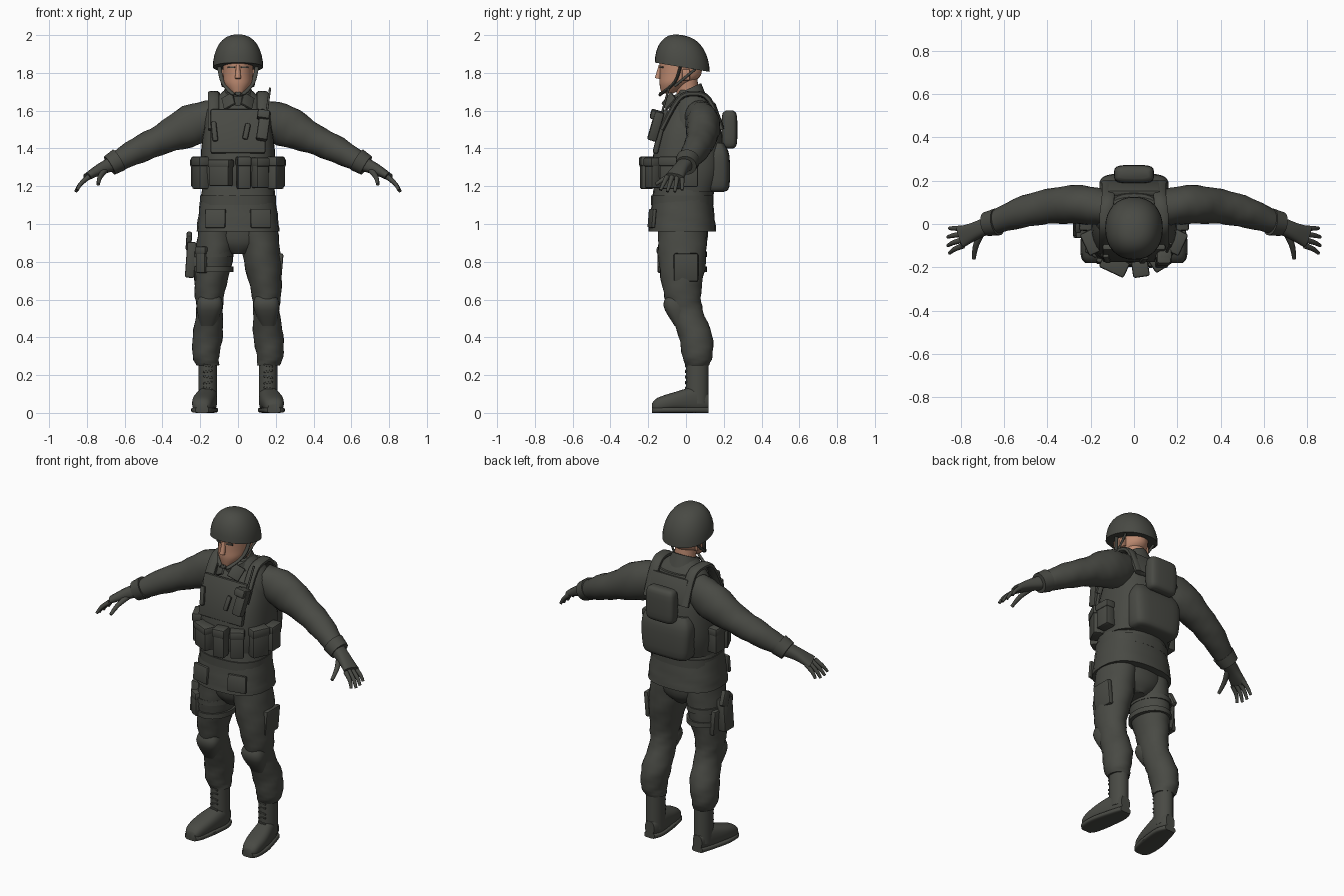
import bpy, bmesh, math
from mathutils import Vector, Euler, Matrix

default_cube = bpy.data.objects.get("Cube")
if default_cube:
    bpy.data.objects.remove(default_cube, do_unlink=True)

X, Y, Z = Matrix.Identity(3)
SIDES = {"left": 1, "right": -1}
parts = []


def make_material(name, red, green, blue):
    material = bpy.data.materials.new(name)
    material.use_nodes = True
    colour = (red, green, blue, 1)
    material.diffuse_color = colour
    shader = material.node_tree.nodes["Principled BSDF"]
    shader.inputs["Base Color"].default_value = colour
    return material


fabric = make_material("dark_fabric", .066, .068, .058)
skin = make_material("skin", .5, .25, .16)
lips = make_material("lips", .3, .12, .09)


def finish(name, bm, material):
    bmesh.ops.recalc_face_normals(bm, faces=bm.faces)
    mesh = bpy.data.meshes.new(name)
    bm.to_mesh(mesh)
    bm.free()
    mesh.materials.append(material)
    part = bpy.data.objects.new(name, mesh)
    bpy.context.collection.objects.link(part)
    parts.append(part)


def smooth_rows(rows, steps):
    """Run a soft spline through the key rows."""
    rows = [Vector(row) for row in rows]
    result = []
    for i in range(len(rows) - 1):
        start, end = rows[i], rows[i + 1]
        leave = (end - rows[max(i - 1, 0)]) / 2
        arrive = (rows[min(i + 2, len(rows) - 1)] - start) / 2
        for step in range(steps):
            t = step / steps
            blend = t * t * (3 - 2 * t)
            result.append(start.lerp(end, blend) + leave * t * (1 - t) ** 2
                          - arrive * t * t * (1 - t))
    return result + [rows[-1]]


def loft(name, rows, side=1, axis=None, ref=Y, power=2, fold=0, slope=0,
         sides=24, steps=4, material=fabric):
    """Skin rings (x, y, z, half width, half depth); rings follow the path unless axis is set."""
    rows = smooth_rows(rows, steps)
    centres = [Vector((row[0] * side, row[1], row[2])) for row in rows]
    last = len(rows) - 1
    bm = bmesh.new()
    rings = []
    for i, centre in enumerate(centres):
        along = axis or (centres[min(i + 1, last)] - centres[max(i - 1, 0)]).normalized()
        depth_dir = (ref - along * along.dot(ref)).normalized()
        width_dir = depth_dir.cross(along)
        ring = []
        for k in range(sides):
            angle = math.tau * k / sides
            c, s = math.cos(angle), math.sin(angle)
            crease = 1 + fold * math.sin(3 * angle + 2 * i) * (0 < i < last)
            wide = math.copysign(abs(c) ** (2 / power), c) * rows[i][3] * crease
            deep = math.copysign(abs(s) ** (2 / power), s) * rows[i][4] * crease
            point = centre + width_dir * wide + depth_dir * deep
            point.z += slope * deep
            ring.append(bm.verts.new(point))
        rings.append(ring)
    for low, high in zip(rings, rings[1:]):
        for k in range(sides):
            following = (k + 1) % sides
            bm.faces.new((low[k], low[following], high[following], high[k]))
    bm.faces.new(rings[0])
    bm.faces.new(rings[-1])
    finish(name, bm, material)


def column(name, rows, **options):
    """Upright centred loft from rows (z, y, half width, half depth)."""
    loft(name, [(0, y, z, wide, deep) for z, y, wide, deep in rows], axis=Z, **options)


def tube(name, points, radius, tip=None, flat=1, side=1, sides=10, **options):
    """Round or flattened tube that narrows evenly to its tip."""
    tip = tip or radius
    rows = []
    for i, point in enumerate(points):
        size = radius + (tip - radius) * i / (len(points) - 1)
        rows.append((*point, size, size * flat))
    loft(name, rows, side, sides=sides, **options)


def block(name, centre, size, tilt=0, lean=0, yaw=0, bevel=.01, material=fabric):
    """Softened box; the angles are in degrees."""
    bm = bmesh.new()
    bmesh.ops.create_cube(bm, size=1, matrix=Matrix.Diagonal((*size, 1)))
    bmesh.ops.bevel(bm, geom=bm.edges[:], offset=bevel, segments=2, affect='EDGES', profile=.5)
    turn = Euler([math.radians(angle) for angle in (tilt, lean, yaw)])
    bm.transform(Matrix.Translation(centre) @ turn.to_matrix().to_4x4())
    finish(name, bm, material)


def pouch(name, centre, width, depth, height, **angles):
    """Pouch body with a slightly wider closing flap."""
    block(name, centre, (width, depth, height), **angles)
    flap = (width * 1.1, depth * 1.15, height * .3)
    block(name + "_flap", Vector(centre) + Z * height * .36, flap, **angles)


def waist_pouch(name, bearing, width, height):
    """Pouch set against the vest, at a bearing from straight ahead."""
    angle = math.radians(bearing)
    centre = (.215 * math.sin(angle), .01 - .22 * math.cos(angle), 1.27)
    pouch(name, centre, width, .065, height, yaw=bearing)


# Helmet and head
dome = []
for step in range(9):
    angle = step / 8 * math.radians(88)
    spread = math.cos(angle) ** .8
    dome.append((1.83 + .17 * math.sin(angle), -.02, .133 * spread, .145 * spread))
column("helmet", dome, slope=-.17, power=2.2, sides=32, steps=1)
column("head", [(1.69, -.1, .03, .03), (1.74, -.06, .07, .08), (1.79, -.03, .08, .11),
                (1.88, -.03, .08, .11)], material=skin)
column("neck", [(1.6, .02, .06, .06), (1.77, 0, .06, .06)], material=skin)
tube("nose", [(0, -.135, 1.84), (0, -.15, 1.77)], .01, .016, material=skin)
block("mouth", (0, -.13, 1.745), (.04, .01, .01), bevel=.003, material=lips)
for label, s in SIDES.items():
    block(label + "_brow", (s * .035, -.13, 1.83), (.04, .01, .01), yaw=s * 18, bevel=.003)
    block(label + "_ear", (s * .08, 0, 1.79), (.02, .04, .06), bevel=.007, material=skin)
    tube(label + "_chin_strap", [(.1, -.03, 1.83), (.08, -.06, 1.75), (.03, -.13, 1.69),
                                 (0, -.135, 1.69)], .008, flat=1.4, side=s, ref=X)
    tube(label + "_rear_strap", [(.1, .05, 1.82), (.08, -.06, 1.73)], .007, side=s)

# Jacket torso, collar, skirt and belt
column("jacket_body", [(1.1, -.01, .18, .15), (1.4, .02, .18, .15), (1.6, .04, .17, .11),
                       (1.71, .02, .07, .06)], power=2.3)
column("collar", [(1.63, .02, .11, .09), (1.71, 0, .07, .08)], slope=.45)
column("jacket_skirt", [(.96, -.02, .22, .18), (1.05, -.02, .21, .17), (1.2, -.02, .19, .15)],
       power=2.5, fold=.01)
column("belt", [(1.1, -.02, .2, .165), (1.15, -.02, .2, .165)], power=2.5)
for label, s in SIDES.items():
    block(label + "_collar_flap", (s * .05, -.09, 1.65), (.07, .015, .08),
          tilt=-32, lean=s * 28, yaw=s * 22, bevel=.005)
    block(label + "_skirt_pocket", (s * .12, -.18, 1.03), (.11, .02, .1),
          tilt=-5, yaw=s * 12, bevel=.006)

# Armoured vest, yoke and shoulder straps
column("vest", [(1.17, 0, .19, .16), (1.3, .01, .2, .19), (1.5, .02, .18, .165),
                (1.65, .04, .12, .1)], power=2.6, sides=32)
block("front_panel", (0, -.135, 1.49), (.29, .03, .24), tilt=-14)
block("back_yoke", (0, .165, 1.57), (.24, .03, .15), tilt=20)
for label, s in SIDES.items():
    strap = [(.13, -.13, 1.5), (.13, -.04, 1.66), (.13, .04, 1.69), (.12, .12, 1.66), (.12, .19, 1.5)]
    tube(label + "_vest_strap", strap, .015, flat=2, side=s, ref=X, power=3)

# Chest gear
pouch("radio", (.135, -.16, 1.52), .06, .05, .16, tilt=-16, lean=8)
tube("radio_antenna", [(.15, -.13, 1.58), (.17, -.09, 1.72)], .006)
block("chest_clip", (-.125, -.16, 1.49), (.03, .02, .11), tilt=-14, lean=-6)
block("chest_tab", (.045, -.165, 1.49), (.03, .02, .09), tilt=-14, lean=12)

# Waist pouches
waist_pouch("wide_front_pouch", -25, .115, .14)
waist_pouch("middle_front_pouch", 8, .07, .17)
waist_pouch("outer_front_pouch", 33, .075, .16)
for label, s in SIDES.items():
    waist_pouch(label + "_side_pouch", s * 65, .1, .17)
    waist_pouch(label + "_hip_pouch", s * 92, .09, .15)

# Back packs
column("lower_pack", [(1.17, .16, .12, .04), (1.2, .16, .15, .07), (1.36, .16, .16, .07),
                      (1.43, .16, .13, .04)], power=4)
column("upper_pack", [(1.4, .23, .07, .02), (1.43, .23, .09, .04), (1.57, .23, .09, .04),
                      (1.6, .23, .07, .02)], power=4)

# Arms with cuffs and gloved hands
knuckles = Vector((.79, -.06, 1.25))
for label, s in SIDES.items():
    loft(label + "_sleeve", [(.12, .07, 1.57, .09, .08), (.25, .09, 1.52, .11, .09),
                             (.4, .08, 1.45, .08, .08), (.53, .05, 1.39, .07, .07),
                             (.66, 0, 1.32, .05, .05)], s, fold=.03)
    tube(label + "_cuff", [(.63, .01, 1.34), (.68, 0, 1.31)], .063, .056, side=s, sides=24)
    loft(label + "_glove", [(.66, 0, 1.32, .04, .04), (.73, -.03, 1.29, .03, .04),
                            (.8, -.06, 1.25, .02, .05)], s, power=2.5)
    for finger in range(4):
        spread = finger / 3 - .5
        base = knuckles + Y * spread * .08
        reach = Vector((.07, spread * .04 - .02, -.08)) * (1 - spread * spread / 2)
        bend = base + reach / 2 + X * .01
        tube(f"{label}_finger_{finger + 1}", [base, bend, base + reach], .014, .008, side=s)
    tube(label + "_thumb", [(.7, -.03, 1.29), (.73, -.1, 1.25), (.74, -.16, 1.21)],
         .018, .009, side=s, ref=Z)

# Trousers and knee pads
column("trouser_seat", [(.84, -.01, .05, .08), (.9, -.01, .17, .12), (1, -.01, .2, .13)])
for label, s in SIDES.items():
    loft(label + "_trouser_leg", [(.11, -.02, .97, .1, .13), (.13, -.02, .8, .1, .125),
                                  (.15, -.02, .64, .08, .1), (.15, 0, .54, .07, .09),
                                  (.16, .05, .41, .08, .09), (.17, .06, .3, .07, .08),
                                  (.16, .06, .25, .06, .06)], s, axis=Z, fold=.03)
    loft(label + "_knee_pad", [(.15, -.05, .65, .04, .03), (.15, -.06, .57, .07, .06),
                               (.16, -.02, .46, .04, .04)], s, axis=Z, power=2.6)
    block(label + "_cargo_pocket", (s * .22, 0, .77), (.03, .13, .15), lean=s * 5)

    # Boots
    loft(label + "_boot_shaft", [(.16, .06, .05, .05, .06), (.16, .06, .29, .05, .06)], s, axis=Z)
    foot = [(.16, .12, .06, .03, .04), (.16, .06, .07, .05, .07), (.18, -.06, .06, .06, .05),
            (.19, -.15, .04, .05, .04), (.19, -.18, .03, .03, .02)]
    loft(label + "_boot_foot", foot, s, axis=Y, ref=Z, power=2.5)
    sole = [(x, y, .015, wide + .005, .015) for x, y, z, wide, deep in foot]
    loft(label + "_boot_sole", sole, s, axis=Y, ref=Z, power=4)
    for lace in range(5):
        block(f"{label}_boot_lace_{lace + 1}", (s * .16, 0, .13 + .03 * lace), (.05, .01, .01),
              lean=10 * (-1) ** lace, bevel=.003)

# Thigh holster on the right leg
for label, height in (("lower", .76), ("upper", .84)):
    ends = [(.13, -.02, height + offset, .107, .132) for offset in (-.015, .015)]
    loft(label + "_thigh_strap", ends, SIDES["right"], axis=Z)
block("holster", (-.25, -.02, .81), (.05, .09, .19), lean=4)
block("holster_grip", (-.26, 0, .91), (.03, .06, .09), tilt=25, lean=4)
pouch("thigh_pouch", (-.19, -.12, .81), .06, .045, .14, yaw=-30)

bpy.ops.object.select_all(action='DESELECT')
for part in parts:
    part.select_set(True)
bpy.context.view_layer.objects.active = parts[0]
bpy.ops.object.shade_smooth_by_angle(angle=math.radians(40))
